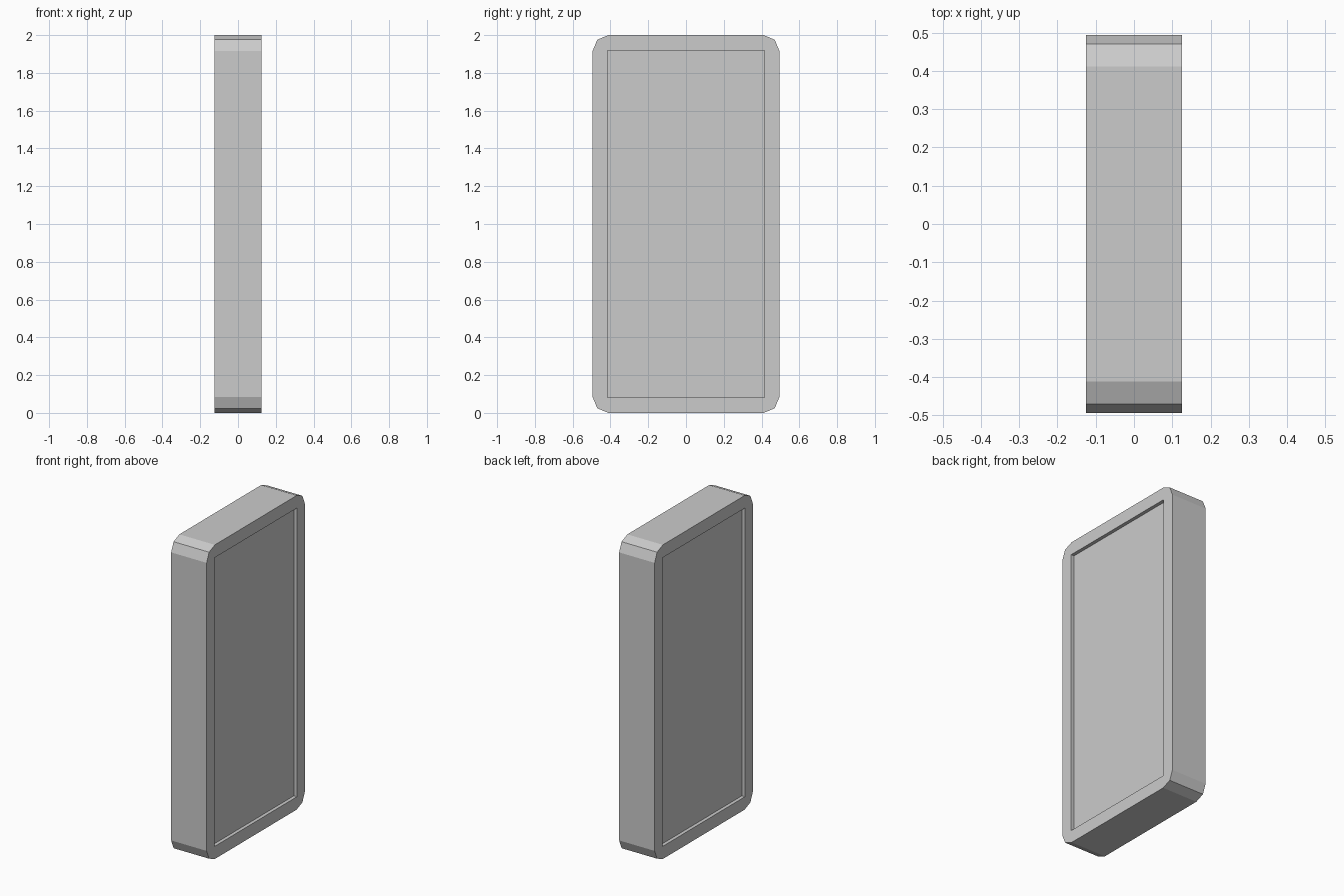
import bpy, bmesh
from mathutils import Matrix

if "Cube" in bpy.data.objects:
    bpy.data.objects.remove(bpy.data.objects["Cube"])

THICK, WIDTH, HEIGHT = 0.25, 0.988, 2.0
RADIUS, RIM, DEPTH = 0.083, 0.081, 0.022


def box(name, size, loc, radius=0.0):
    """Box whose edges along x are optionally rounded in two flat steps."""
    bm = bmesh.new()
    bmesh.ops.create_cube(bm, size=1)
    bm.transform(Matrix.Translation(loc) @ Matrix.Diagonal((*size, 1)))
    if radius:
        edges = [e for e in bm.edges
                 if abs(e.verts[0].co.x - e.verts[1].co.x) > 1e-4]
        bmesh.ops.bevel(bm, geom=edges, offset=radius, segments=2,
                        profile=0.5, affect='EDGES')
    bmesh.ops.recalc_face_normals(bm, faces=bm.faces)
    me = bpy.data.meshes.new(name)
    bm.to_mesh(me)
    bm.free()
    ob = bpy.data.objects.new(name, me)
    bpy.context.collection.objects.link(ob)
    return ob


# upright slab with chamfered corners
slab = box("slab", (THICK, WIDTH, HEIGHT), (0, 0, HEIGHT / 2), RADIUS)

# shallow rectangular recess on both broad faces
for side, label in ((-1, "left"), (1, "right")):
    cutter = box(label + "_recess_cutter",
                 (2 * DEPTH, WIDTH - 2 * RIM + 0.004, HEIGHT - 2 * RIM),
                 (side * THICK / 2, 0, HEIGHT / 2))
    cutter.hide_render = True
    mod = slab.modifiers.new(label + "_recess", 'BOOLEAN')
    mod.operation = 'DIFFERENCE'
    mod.solver = 'EXACT'
    mod.object = cutter
    bpy.context.view_layer.objects.active = slab
    bpy.ops.object.modifier_apply(modifier=mod.name)
    bpy.data.objects.remove(cutter)
